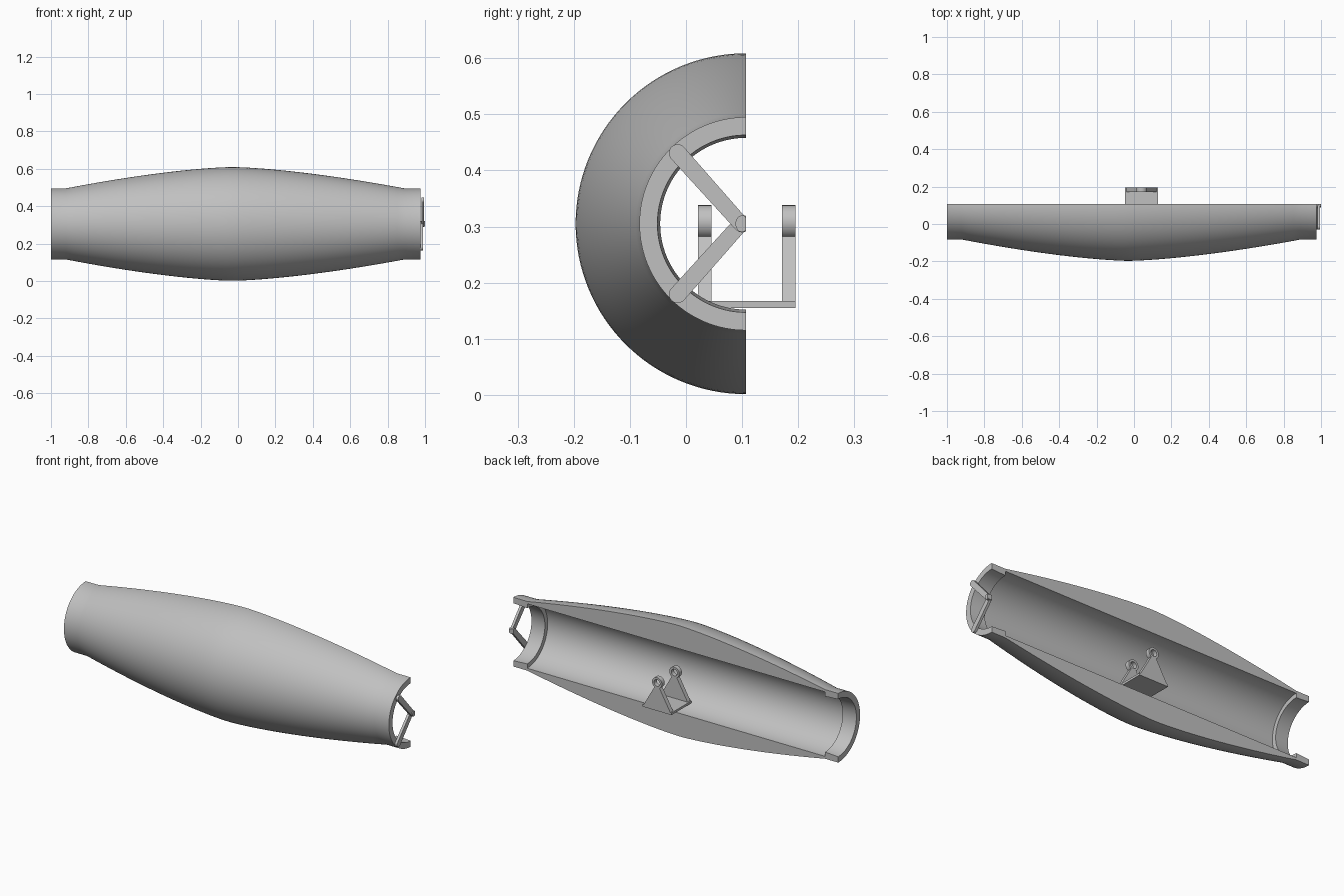
import bpy, bmesh, math
from mathutils import Vector

old = bpy.data.objects.get("Cube")
if old:
    bpy.data.objects.remove(old, do_unlink=True)

grey = bpy.data.materials.new("light grey")
grey.use_nodes = True
COLOUR = (0.53, 0.53, 0.53, 1)
grey.diffuse_color = COLOUR
grey.node_tree.nodes["Principled BSDF"].inputs["Base Color"].default_value = COLOUR

AXIS_Y, AXIS_Z = 0.107, 0.305


def finish(name, bm):
    bmesh.ops.recalc_face_normals(bm, faces=bm.faces)
    mesh = bpy.data.meshes.new(name)
    bm.to_mesh(mesh)
    bm.free()
    mesh.materials.append(grey)
    ob = bpy.data.objects.new(name, mesh)
    bpy.context.collection.objects.link(ob)
    bpy.ops.object.select_all(action='DESELECT')
    ob.select_set(True)
    bpy.context.view_layer.objects.active = ob
    bpy.ops.object.shade_smooth_by_angle(angle=math.radians(25))
    return ob


def half_revolve(name, profile, steps=64):
    """Sweep a closed (x, radius) profile half way round the long axis."""
    bm = bmesh.new()
    rings = []
    for i in range(steps + 1):
        a = math.pi * i / steps
        rings.append([bm.verts.new((x, AXIS_Y - r * math.sin(a), AXIS_Z + r * math.cos(a)))
                      for x, r in profile])
    n = len(profile)
    for a, b in zip(rings, rings[1:]):
        for j in range(n):
            k = (j + 1) % n
            bm.faces.new((a[j], a[k], b[k], b[j]))
    bm.faces.new(rings[0])
    bm.faces.new(rings[-1])
    return finish(name, bm)


def prism(name, outline, offset):
    """Extrude a flat outline of 3D points by an offset."""
    bm = bmesh.new()
    face = bm.faces.new([bm.verts.new(p) for p in outline])
    new = bmesh.ops.extrude_face_region(bm, geom=[face])["geom"]
    bmesh.ops.translate(bm, vec=offset, verts=[v for v in new if isinstance(v, bmesh.types.BMVert)])
    # extrude leaves the starting face in place when it is the only one
    if not face.is_valid:
        bmesh.ops.holes_fill(bm, edges=bm.edges)
    return finish(name, bm)


# Barrel-shaped half shell with a collar at each end
LEFT, RIGHT, MID = -0.92, 0.89, -0.03
outer = []
for i in range(49):
    x = LEFT + (RIGHT - LEFT) * i / 48
    t = (x - MID) / ((RIGHT if x > MID else LEFT) - MID)
    outer.append((x, 0.304 - 0.114 * t ** 1.5))
profile = [(-1, 0.19)] + outer + [(0.975, 0.19), (0.975, 0.158), (RIGHT, 0.153),
                                 (RIGHT, 0.177), (LEFT, 0.177), (LEFT, 0.153), (-1, 0.158)]
half_revolve("half_shell", profile)


# Two round-ended arms meeting on the axis, cut flush with the open side
def arm(name, x, side):
    start, end = Vector((-0.015, 0.126 * side)), Vector((0.1, 0))
    along = (end - start).normalized()
    base = math.atan2(along.y, along.x)
    pts = []
    for centre, first in ((end, -90), (start, 90)):
        for i in range(13):
            a = base + math.radians(first + 15 * i)
            p = centre + Vector((math.cos(a), math.sin(a))) * 0.0155
            pts.append((x, min(p.x, AXIS_Y), AXIS_Z + p.y))
    clean = [p for i, p in enumerate(pts) if (Vector(p) - Vector(pts[i - 1])).length > 1e-5]
    prism(name, clean, (0.014, 0, 0))


arm("lower_arm", 0.974, -1)
arm("upper_arm", 0.981, 1)
pin = [(0.975, min(0.1 + 0.012 * math.cos(a), AXIS_Y), AXIS_Z + 0.015 * math.sin(a))
       for a in (math.tau * i / 16 for i in range(16))]
prism("arm_pin", pin, (0.025, 0, 0))

# Cradle: base plate, two tapered uprights and an eyelet on each
CX, EYE_Z = 0.04, 0.308
prism("cradle_base", [(CX - 0.088, 0.021, 0.155), (CX + 0.088, 0.021, 0.155),
                      (CX + 0.088, 0.195, 0.155), (CX - 0.088, 0.195, 0.155)], (0, 0, 0.012))


def eyelet(name, y, width, outer_r=0.03, inner_r=0.018, steps=32):
    bm = bmesh.new()
    loops = []
    for i in range(steps):
        a = math.tau * i / steps
        loops.append([bm.verts.new((CX + r * math.cos(a), y + d, EYE_Z + r * math.sin(a)))
                      for r, d in ((inner_r, 0), (outer_r, 0), (outer_r, width), (inner_r, width))])
    for i, a in enumerate(loops):
        b = loops[(i + 1) % steps]
        for j in range(4):
            k = (j + 1) % 4
            bm.faces.new((a[j], a[k], b[k], b[j]))
    finish(name, bm)


for label, y in (("front", 0.021), ("back", 0.171)):
    prism(label + "_upright", [(CX - 0.088, y, 0.155), (CX + 0.088, y, 0.155),
                               (CX + 0.014, y, 0.285), (CX - 0.014, y, 0.285)], (0, 0.024, 0))
    eyelet(label + "_eyelet", y, 0.024)
